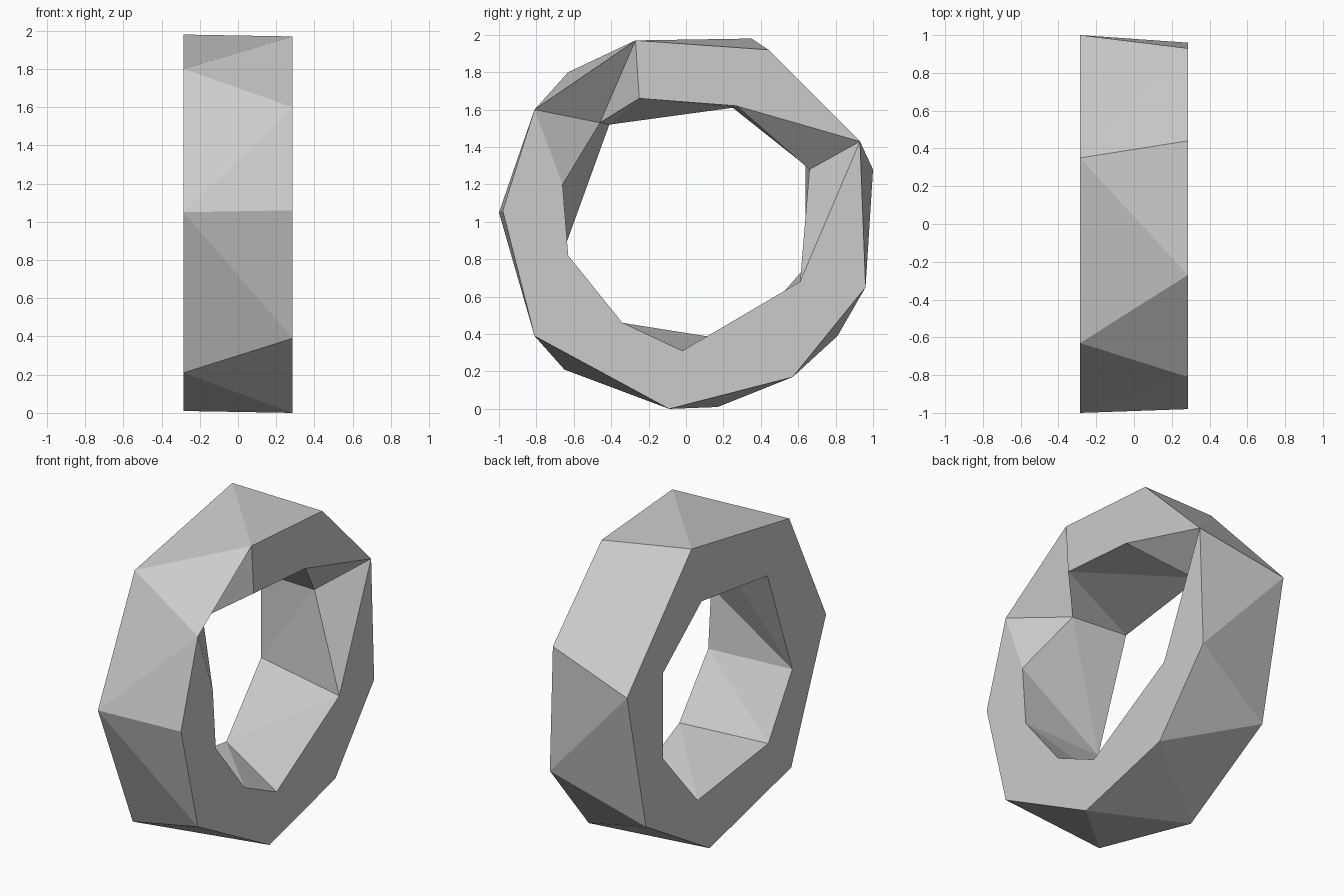
import bpy, bmesh, math

cube = bpy.data.objects.get("Cube")
if cube:
    bpy.data.objects.remove(cube)

HALF = 0.285      # half the width of the ring
NOTCH = 0.075     # depth of the two sunken corners of the left inner rim

# Rim corners as (y, z), clockwise from the top
left_outer = [(-.27, 1.97), (.44, 1.92), (.93, 1.43), (.96, .65), (.57, .17),
              (-.09, 0), (-.81, .39), (-.98, 1.06), (-.81, 1.6)]
right_outer = [(.35, 1.98), (1, 1.28), (.81, .39), (.17, .01), (-.65, .21),
               (-1, 1.05), (-.63, 1.8)]
left_inner = [(-.25, 1.66), (.27, 1.62), (.66, 1.28), (.61, .68), (-.02, .31),
              (-.34, .46), (-.63, .82), (-.66, 1.2), (-.46, 1.53)]
right_inner = [(.25, 1.61), (.64, 1.3), (.64, .76), (.29, .36), (-.42, .45),
               (-.66, .83), (-.41, 1.52)]
sunken = {left_inner[2], left_inner[8]}

bm = bmesh.new()


def rim(points, x):
    return [bm.verts.new((NOTCH if p in sunken else x, *p)) for p in points]


def turn(v):
    """Clockwise angle from the top, starting a little before it."""
    return (math.atan2(v.co.y, v.co.z - 1) + math.radians(21)) % math.tau


def bridge(a, b, order=None):
    """Zip two rims together with triangles, by angle or in a given order."""
    if order is None:
        steps = []
        for name, loop in (("a", a), ("b", b)):
            steps += [(turn(v), name) for v in loop[1:]]
            steps.append((math.tau + turn(loop[0]), name))
        order = [name for _, name in sorted(steps)]
    i = j = 0
    for name in order:
        va, vb = a[i % len(a)], b[j % len(b)]
        if name == "a":
            i += 1
            bm.faces.new((va, a[i % len(a)], vb))
        else:
            j += 1
            bm.faces.new((va, b[j % len(b)], vb))


lo, li = rim(left_outer, HALF), rim(left_inner, HALF)
ro, ri = rim(right_outer, -HALF), rim(right_inner, -HALF)

bridge(lo, ro)                            # outer wall
bridge(li, ri)                            # inner wall
bridge(ro, ri)                            # right side
bridge(lo, li, "baabbaabababababab")      # left side, folding into the notches

bmesh.ops.recalc_face_normals(bm, faces=bm.faces)
mesh = bpy.data.meshes.new("faceted_ring")
bm.to_mesh(mesh)
bm.free()

# Plain grey finish, flat shaded
grey = bpy.data.materials.new("light_grey")
grey.use_nodes = True
colour = (0.6, 0.6, 0.6, 1)
grey.diffuse_color = colour
grey.node_tree.nodes["Principled BSDF"].inputs["Base Color"].default_value = colour
mesh.materials.append(grey)

ring = bpy.data.objects.new("faceted_ring", mesh)
bpy.context.collection.objects.link(ring)
